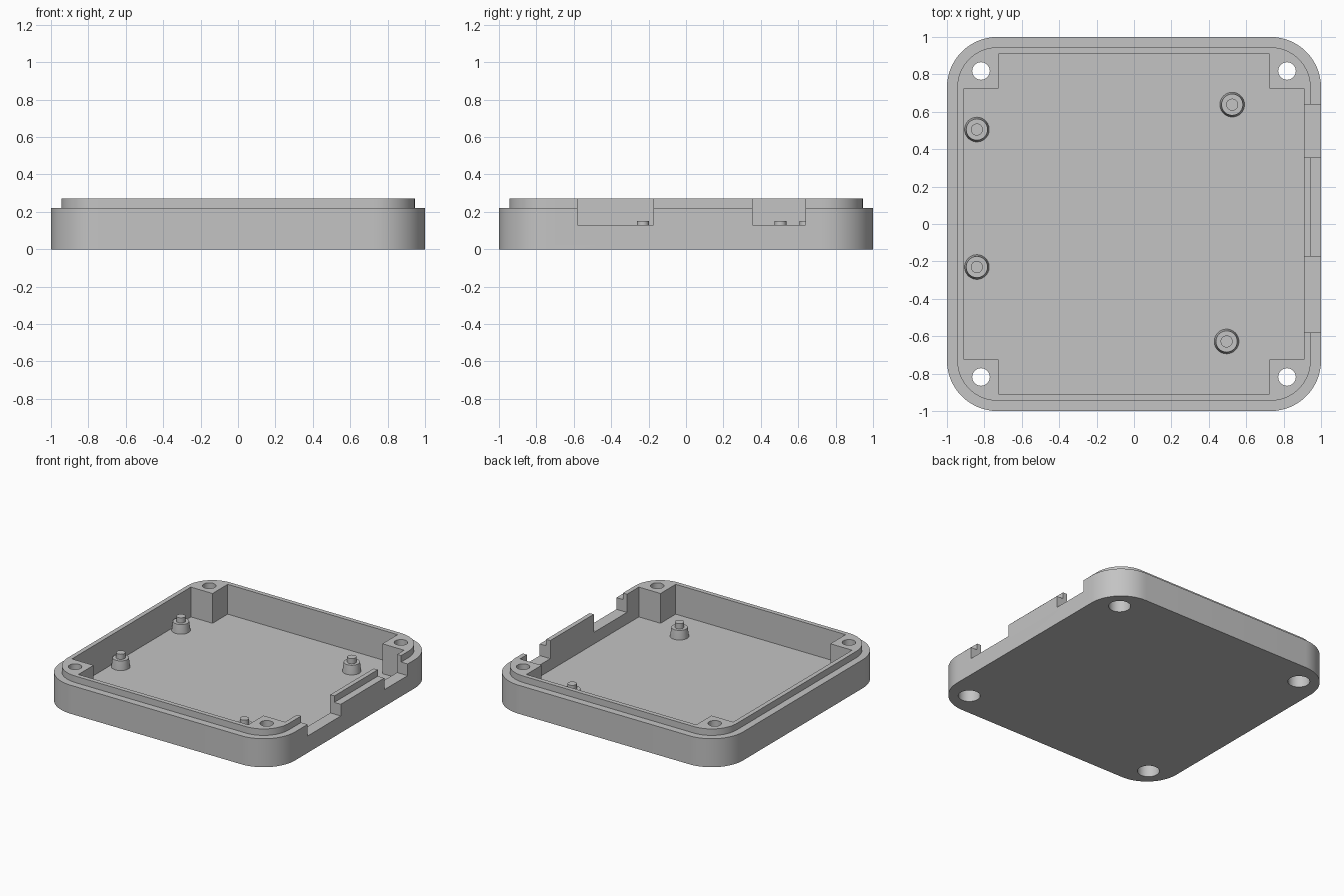
import bpy, bmesh
from math import sin, cos, pi, radians

cube = bpy.data.objects.get("Cube")
if cube:
    bpy.data.objects.remove(cube, do_unlink=True)

grey = bpy.data.materials.new("light grey plastic")
colour = (0.55, 0.55, 0.55, 1)
grey.diffuse_color = colour
grey.use_nodes = True
grey.node_tree.nodes["Principled BSDF"].inputs["Base Color"].default_value = colour


def loft(name, rings):
    """Closed solid through a stack of equal-count outlines, bottom to top."""
    bm = bmesh.new()
    loops = [[bm.verts.new(p) for p in ring] for ring in rings]
    n = len(loops[0])
    for low, high in zip(loops, loops[1:]):
        for i in range(n):
            j = (i + 1) % n
            bm.faces.new((low[i], low[j], high[j], high[i]))
    bm.faces.new(loops[0][::-1])
    bm.faces.new(loops[-1])
    bmesh.ops.recalc_face_normals(bm, faces=bm.faces)
    mesh = bpy.data.meshes.new(name)
    bm.to_mesh(mesh)
    bm.free()
    mesh.materials.append(grey)
    ob = bpy.data.objects.new(name, mesh)
    bpy.context.collection.objects.link(ob)
    return ob


def rounded_square(half, radius, z, steps=16):
    ring = []
    for k, (sx, sy) in enumerate(((1, 1), (-1, 1), (-1, -1), (1, -1))):
        for s in range(steps + 1):
            a = (k + s / steps) * pi / 2
            c = half - radius
            ring.append((sx * c + radius * cos(a), sy * c + radius * sin(a), z))
    return ring


def circle(x, y, r, z, n=40):
    return [(x + r * cos(2 * pi * i / n), y + r * sin(2 * pi * i / n), z) for i in range(n)]


def turned(name, x, y, profile):
    return loft(name, [circle(x, y, r, z) for r, z in profile])


def cut(target, cutter):
    cutter.hide_render = True
    mod = target.modifiers.new("cut", "BOOLEAN")
    mod.operation = "DIFFERENCE"
    mod.solver = "EXACT"
    mod.object = cutter
    bpy.ops.object.select_all(action="DESELECT")
    bpy.context.view_layer.objects.active = target
    target.select_set(True)
    bpy.ops.object.modifier_apply(modifier=mod.name)
    bpy.data.objects.remove(cutter, do_unlink=True)


def smooth(ob):
    bpy.ops.object.select_all(action="DESELECT")
    bpy.context.view_layer.objects.active = ob
    ob.select_set(True)
    bpy.ops.object.shade_smooth_by_angle(angle=radians(30))


# Tray body with its stepped-in lip
FLOOR, SHOULDER, TOP = 0.04, 0.22, 0.27
tray = loft("tray", [
    rounded_square(1, 0.27, 0),
    rounded_square(1, 0.27, SHOULDER),
    rounded_square(0.945, 0.215, SHOULDER),
    rounded_square(0.945, 0.215, TOP),
])

# Cavity, leaving a square post in each corner
w, p = 0.91, 0.725
outline = []
for sx, sy in ((1, 1), (-1, 1), (-1, -1), (1, -1)):
    corner = [(sx * w, sy * p), (sx * p, sy * p), (sx * p, sy * w)]
    outline += corner if sx * sy > 0 else corner[::-1]
cut(tray, loft("cavity_cutter", [[(x, y, z) for x, y in outline] for z in (FLOOR, 0.4)]))

# Counterbored screw holes through the posts
for x in (-0.818, 0.818):
    for y in (-0.818, 0.818):
        cut(tray, turned("hole_cutter", x, y,
                         [(0.077, -0.1), (0.077, 0.17), (0.047, 0.17), (0.047, 0.4)]))

# Connector notches in the left wall
for y0, y1 in ((-0.58, -0.175), (0.355, 0.64)):
    cut(tray, loft("notch_cutter", [
        [(0.85, y0, z), (1.1, y0, z), (1.1, y1, z), (0.85, y1, z)] for z in (0.13, 0.4)]))
smooth(tray)

# Tapered board standoffs with locating pins
spots = ((-0.84, 0.505), (-0.84, -0.23), (0.525, 0.638), (0.495, -0.628))
for i, (x, y) in enumerate(spots, 1):
    smooth(turned(f"standoff_{i}", x, y, [
        (0.066, FLOOR - 0.01), (0.066, FLOOR), (0.057, 0.11), (0.032, 0.11), (0.032, 0.15)]))
